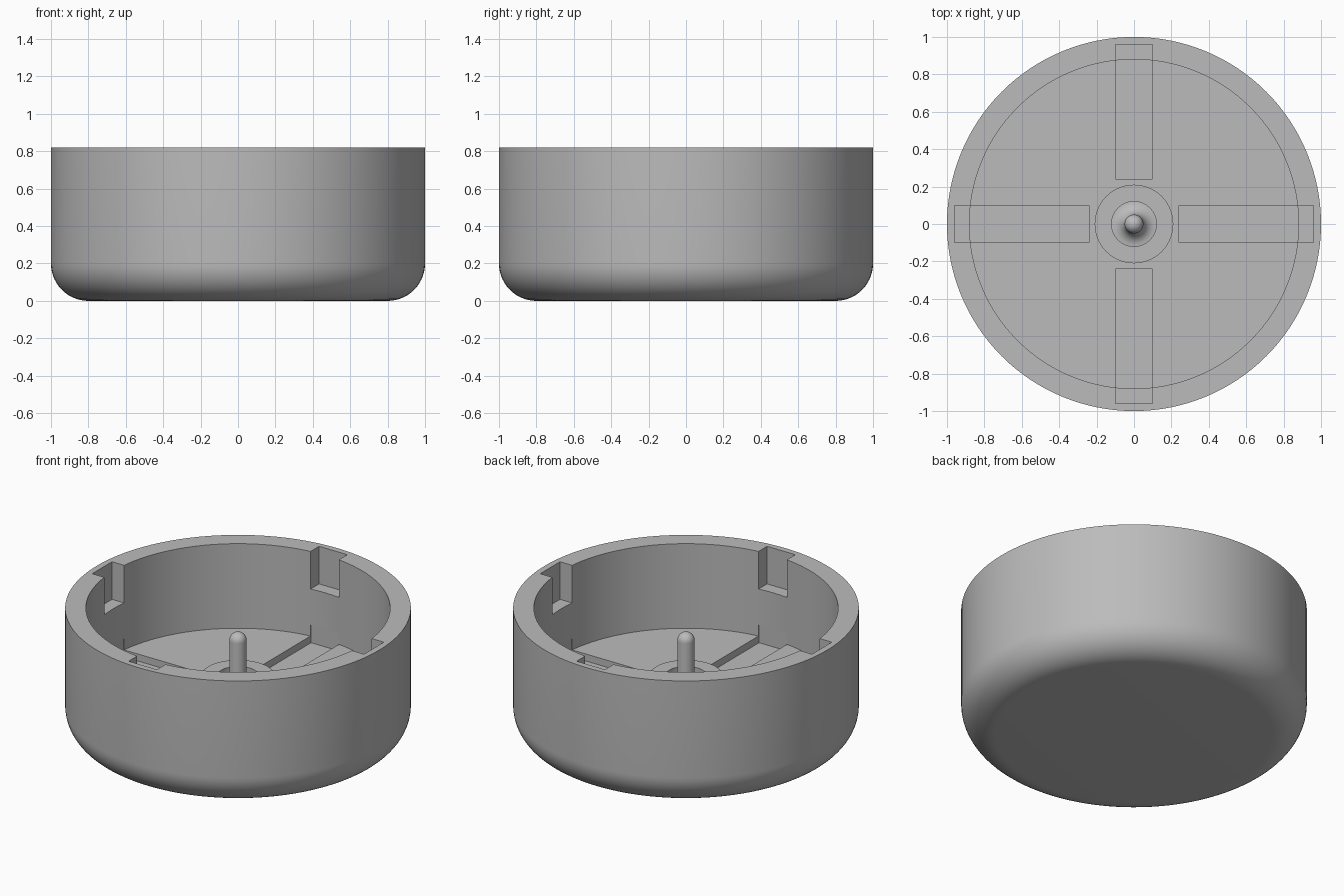
import bpy, bmesh, math

if "Cube" in bpy.data.objects:
    bpy.data.objects.remove(bpy.data.objects["Cube"])

SEG = 128
RIM, FLOOR = 0.82, 0.28

grey = bpy.data.materials.new("plain_grey")
grey.diffuse_color = (0.5, 0.5, 0.5, 1)
grey.use_nodes = True
grey.node_tree.nodes["Principled BSDF"].inputs["Base Color"].default_value = grey.diffuse_color


def arc(cx, cz, r, a0, a1, n):
    """Points of a circular arc in the (radius, height) plane, angles in degrees."""
    return [(cx + r * math.cos(math.radians(a0 + (a1 - a0) * i / n)),
             cz + r * math.sin(math.radians(a0 + (a1 - a0) * i / n))) for i in range(n + 1)]


def add_object(name, bm):
    bmesh.ops.recalc_face_normals(bm, faces=bm.faces)
    me = bpy.data.meshes.new(name)
    bm.to_mesh(me)
    bm.free()
    me.materials.append(grey)
    ob = bpy.data.objects.new(name, me)
    bpy.context.collection.objects.link(ob)
    return ob


def lathe(name, profile, closed=False):
    """Spin a profile round z; points at radius 0 become poles."""
    bm = bmesh.new()
    rings = []
    for r, z in profile:
        if r < 1e-5:
            rings.append([bm.verts.new((0, 0, z))] * SEG)
        else:
            rings.append([bm.verts.new((r * math.cos(2 * math.pi * i / SEG),
                                        r * math.sin(2 * math.pi * i / SEG), z))
                          for i in range(SEG)])
    pairs = list(zip(rings, rings[1:]))
    if closed:
        pairs.append((rings[-1], rings[0]))
    for a, b in pairs:
        for i in range(SEG):
            j = (i + 1) % SEG
            bm.faces.new(list(dict.fromkeys((a[i], a[j], b[j], b[i]))))
    return add_object(name, bm)


def smooth(ob):
    bpy.ops.object.select_all(action='DESELECT')
    ob.select_set(True)
    bpy.context.view_layer.objects.active = ob
    bpy.ops.object.shade_smooth_by_angle(angle=math.radians(30))


def cutter(name, r0, r1, z0, z1):
    """Four boxes, 0.2 wide, one along each horizontal axis direction."""
    bm = bmesh.new()
    for dx, dy in ((1, 0), (0, 1), (-1, 0), (0, -1)):
        c, length = (r0 + r1) / 2, r1 - r0
        box = bmesh.ops.create_cube(bm, size=1)["verts"]
        for v in box:
            u, w = c + v.co.x * length, v.co.y * 0.2
            v.co = (u * dx - w * dy, u * dy + w * dx, (z0 + z1) / 2 + v.co.z * (z1 - z0))
    ob = add_object(name, bm)
    ob.hide_render = True
    return ob


# Round bowl with a filleted bottom edge and a thick wall
bowl = lathe("bowl", [(0, 0)] + arc(0.8, 0.2, 0.2, -90, 0, 14)
             + [(1, RIM), (0.88, RIM), (0.88, FLOOR), (0, FLOOR)])

# Rim notches and radial floor grooves
cutters = [cutter("notch_cutter", 0.80, 0.96, 0.58, 0.95),
           cutter("groove_cutter", 0.24, 0.88, 0.235, 0.35)]
for c in cutters:
    mod = bowl.modifiers.new(c.name, 'BOOLEAN')
    mod.operation, mod.solver, mod.object = 'DIFFERENCE', 'EXACT', c
bpy.context.view_layer.update()
cut = bpy.data.meshes.new_from_object(bowl.evaluated_get(bpy.context.evaluated_depsgraph_get()))
bowl.modifiers.clear()
bowl.data = cut
for c in cutters:
    bpy.data.objects.remove(c)

# Raised collar round the centre
collar = lathe("centre_collar", [(0.21, 0.26), (0.21, 0.39), (0.12, 0.39), (0.12, 0.26)], True)

# Centre pin with a flared foot and a domed tip
pin = lathe("centre_pin", [(0.12, 0.27)] + arc(0.12, 0.355, 0.07, 270, 180, 8)
            + arc(0, 0.615, 0.05, 0, 90, 8))

for ob in (bowl, collar, pin):
    smooth(ob)
